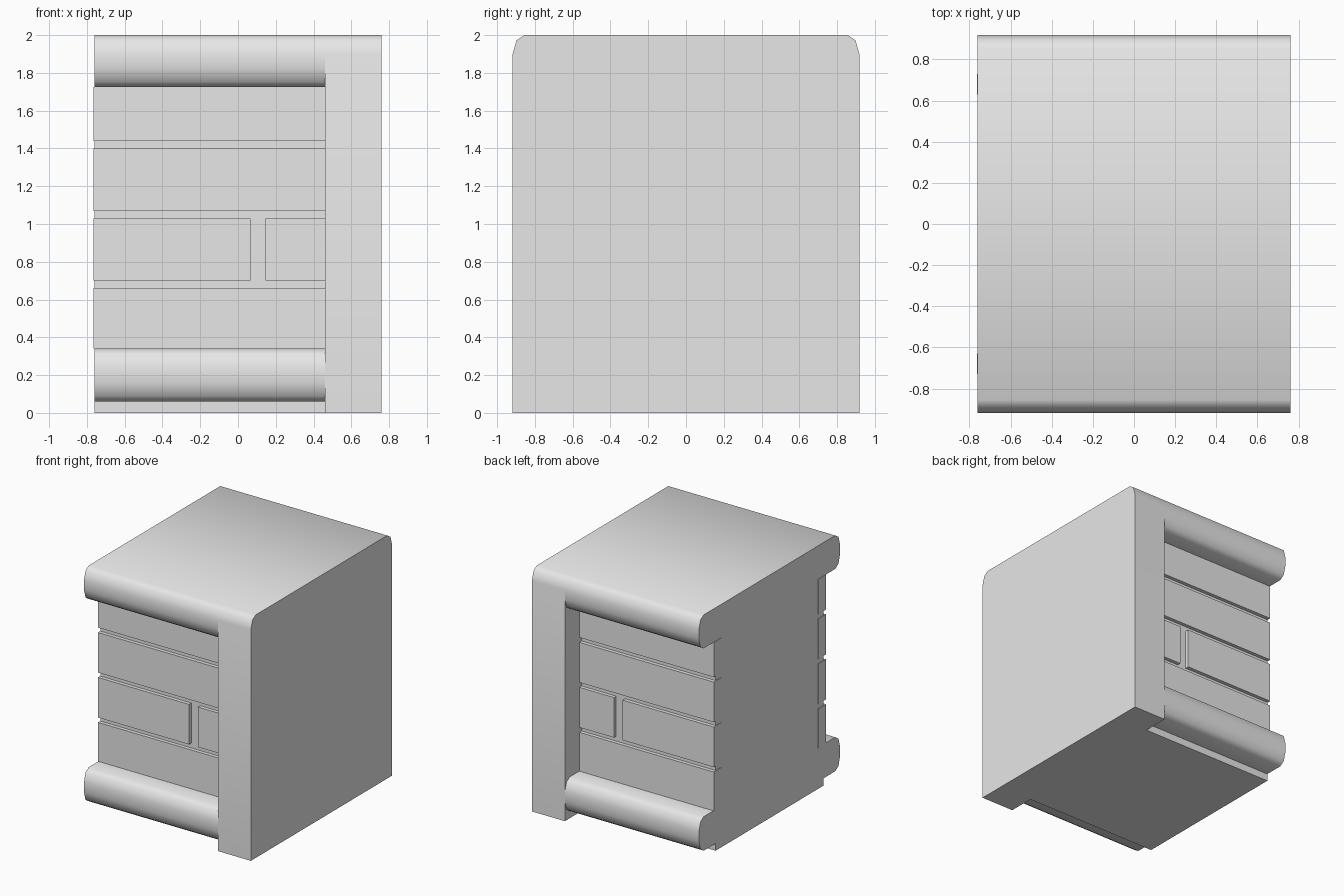
import bpy
import bmesh
from math import radians

cube = bpy.data.objects.get("Cube")
if cube:
    bpy.data.objects.remove(cube, do_unlink=True)

grey = bpy.data.materials.new("plain grey")
grey.use_nodes = True
grey.diffuse_color = (0.8, 0.8, 0.8, 1)
grey.node_tree.nodes["Principled BSDF"].inputs["Base Color"].default_value = (0.8, 0.8, 0.8, 1)

LEFT, INNER, RIGHT = -0.76, 0.46, 0.76   # open end, panel's inner face, panel's outer face
WALL, PLANK, LIP = 0.70, 0.73, 0.918     # half depths of core, planks and rolls


def extrude_profile(name, half, x0, x1):
    """Mirror a (y, z) half outline across y = 0 and extrude it along x."""
    outline = half + [(-y, z) for y, z in reversed(half)]
    bm = bmesh.new()
    face = bm.faces.new([bm.verts.new((x0, y, z)) for y, z in outline])
    moved = bmesh.ops.extrude_face_region(bm, geom=[face])["geom"]
    verts = [v for v in moved if isinstance(v, bmesh.types.BMVert)]
    bmesh.ops.translate(bm, verts=verts, vec=(x1 - x0, 0, 0))
    bmesh.ops.recalc_face_normals(bm, faces=bm.faces)
    mesh = bpy.data.meshes.new(name)
    bm.to_mesh(mesh)
    bm.free()
    mesh.materials.append(grey)
    obj = bpy.data.objects.new(name, mesh)
    bpy.context.collection.objects.link(obj)
    bpy.ops.object.select_all(action="DESELECT")
    obj.select_set(True)
    bpy.context.view_layer.objects.active = obj
    bpy.ops.object.shade_smooth_by_angle(angle=radians(50))
    return obj


def rounded_top(z):
    return [(LIP, z - 0.1), (0.897, z - 0.027), (0.855, z)]


def rounded_bottom(z):
    return [(0.855, z), (0.897, z + 0.027), (LIP, z + 0.1)]


def box(name, x0, x1, y0, y1, z0, z1):
    bpy.ops.mesh.primitive_cube_add(
        size=1, location=((x0 + x1) / 2, (y0 + y1) / 2, (z0 + z1) / 2))
    obj = bpy.context.object
    obj.name = name
    obj.scale = (x1 - x0, y1 - y0, z1 - z0)
    obj.data.materials.append(grey)


# Core wall with a rounded roll along its foot and its top edge
core = ([(WALL, 0), (WALL, 0.06)] + rounded_bottom(0.06) + rounded_top(0.34)
        + [(WALL, 0.34), (WALL, 1.725)] + rounded_bottom(1.725) + rounded_top(2))
extrude_profile("core_with_rolls", core, LEFT, INNER)

# Full-height end panel
extrude_profile("end_panel", [(LIP, 0)] + rounded_top(2), INNER, RIGHT)

# Planks on the front and back, just proud of the wall and the open end
planks = [
    ("lower_plank", LEFT, INNER, 0.34, 0.66),
    ("middle_long_plank", LEFT, 0.065, 0.70, 1.03),
    ("middle_short_plank", 0.145, INNER, 0.70, 1.03),
    ("upper_plank", LEFT, INNER, 1.07, 1.40),
    ("top_plank", LEFT, INNER, 1.44, 1.725),
]
for name, x0, x1, z0, z1 in planks:
    if x0 == LEFT:
        x0 -= 0.004
    box("front_" + name, x0, x1, -PLANK, -0.63, z0, z1)
    box("back_" + name, x0, x1, 0.63, PLANK, z0, z1)
